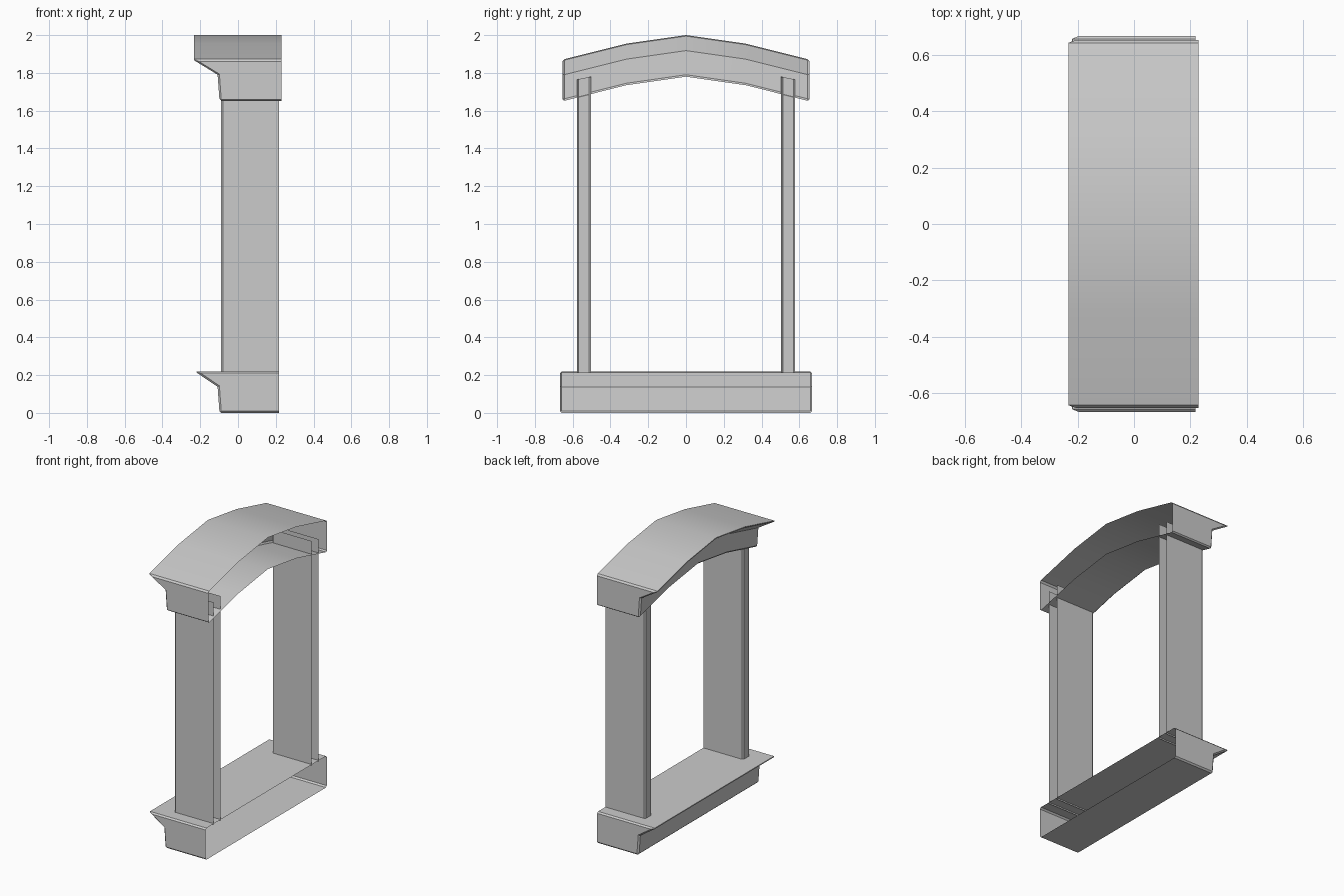
import bpy, bmesh, math

if "Cube" in bpy.data.objects:
    bpy.data.objects.remove(bpy.data.objects["Cube"])

stone = bpy.data.materials.new("light_grey")
stone.diffuse_color = (0.6, 0.6, 0.6, 1)
stone.use_nodes = True
stone.node_tree.nodes["Principled BSDF"].inputs["Base Color"].default_value = stone.diffuse_color


def shell(name, rings, capped, open_x, bevel=0.01):
    """Loft rings into a shell, leave it open at the back (+x), chamfer convex edges."""
    bm = bmesh.new()
    loops = [[bm.verts.new(p) for p in ring] for ring in rings]
    n = len(rings[0])
    for a, b in zip(loops, loops[1:]):
        for i in range(n):
            j = (i + 1) % n
            bm.faces.new((a[i], a[j], b[j], b[i]))
    caps = [bm.faces.new(loops[0]), bm.faces.new(loops[-1])]
    bmesh.ops.recalc_face_normals(bm, faces=bm.faces[:])
    remove = [f for f in bm.faces if all(abs(v.co.x - open_x) < 1e-5 for v in f.verts)]
    if not capped:
        remove += caps
    bmesh.ops.delete(bm, geom=remove, context='FACES')
    sharp = [e for e in bm.edges
             if len(e.link_faces) == 2 and e.calc_face_angle_signed() > math.radians(30)]
    bmesh.ops.bevel(bm, geom=sharp, offset=bevel, segments=1, profile=0.5,
                    affect='EDGES', clamp_overlap=True)
    mesh = bpy.data.meshes.new(name)
    bm.to_mesh(mesh)
    bm.free()
    mesh.materials.append(stone)
    ob = bpy.data.objects.new(name, mesh)
    bpy.context.collection.objects.link(ob)
    bpy.ops.object.select_all(action='DESELECT')
    ob.select_set(True)
    bpy.context.view_layer.objects.active = ob
    bpy.ops.object.shade_smooth_by_angle(angle=math.radians(30))
    return ob


def moulding(back, tip):
    """Flared section shared by sill and arch, as (x, z)."""
    return [(back, 0), (-0.098, 0), (-0.108, 0.138), (tip, 0.22), (back, 0.22)]


# Straight sill
shell("sill", [[(x, y, z) for x, z in moulding(0.218, -0.229)]
               for y in (-0.668, 0.668)], True, 0.218)

# Arched lintel: same section following a shallow arch
arch_path = [(-0.654, 1.65), (-0.315, 1.735), (0, 1.78), (0.315, 1.735), (0.654, 1.65)]
shell("arch", [[(x, y, z + h) for x, z in moulding(0.23, -0.242)]
               for y, h in arch_path], True, 0.23)

# Side posts, top cut to follow the arch
for side, label in ((-1, "left"), (1, "right")):
    plan = [(0.217, 0.503), (-0.09, 0.503), (-0.09, 0.578), (0.217, 0.578)]
    bottom = [(x, side * y, 0.21) for x, y in plan]
    top = [(x, side * y, 1.78 if y < 0.55 else 1.765) for x, y in plan]
    shell(label + "_post", [bottom, top], False, 0.217)
